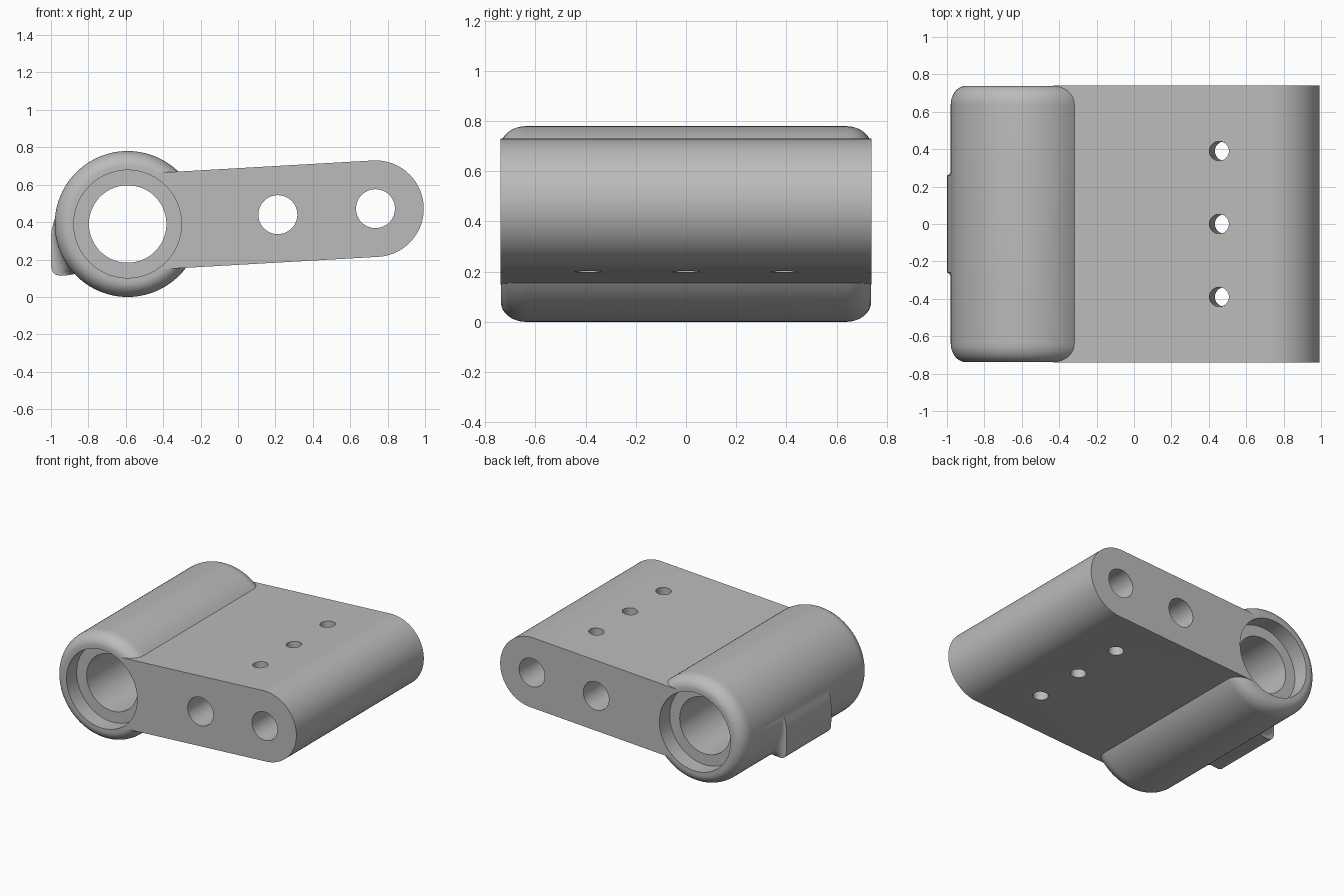
import bpy, bmesh, math
from mathutils import Vector

cube = bpy.data.objects.get("Cube")
if cube:
    bpy.data.objects.remove(cube, do_unlink=True)

grey = bpy.data.materials.new("plain grey")
grey.use_nodes = True
colour = (0.5, 0.5, 0.5, 1)
grey.diffuse_color = colour
grey.node_tree.nodes["Principled BSDF"].inputs["Base Color"].default_value = colour

X, Y, Z = Vector((1, 0, 0)), Vector((0, 1, 0)), Vector((0, 0, 1))
HALF = 0.74                          # half the width of the part
AXIS = Vector((-0.59, 0, 0.39))      # barrel axis
TIP = Vector((0.735, 0, 0.472))      # centre of the rounded arm end
TILT = 0.057
ALONG = Vector((math.cos(TILT), 0, math.sin(TILT)))
NORMAL = Vector((-math.sin(TILT), 0, math.cos(TILT)))


def loft(name, sections):
    """Skin a row of matching closed outlines and cap both ends."""
    bm = bmesh.new()
    rings = [[bm.verts.new(p) for p in s] for s in sections]
    for a, b in zip(rings, rings[1:]):
        for i in range(len(a)):
            j = (i + 1) % len(a)
            bm.faces.new((a[i], a[j], b[j], b[i]))
    bm.faces.new(rings[0])
    bm.faces.new(rings[-1])
    bmesh.ops.recalc_face_normals(bm, faces=bm.faces)
    mesh = bpy.data.meshes.new(name)
    bm.to_mesh(mesh)
    bm.free()
    mesh.materials.append(grey)
    obj = bpy.data.objects.new(name, mesh)
    bpy.context.collection.objects.link(obj)
    return obj


def circle(centre, radius, u=X, v=Z, n=96):
    return [centre + radius * (math.cos(2 * math.pi * i / n) * u
                               + math.sin(2 * math.pi * i / n) * v) for i in range(n)]


def combine(body, other, operation):
    mod = body.modifiers.new(other.name, "BOOLEAN")
    mod.operation, mod.solver, mod.object = operation, "EXACT", other
    bpy.context.view_layer.objects.active = body
    bpy.ops.object.modifier_apply(modifier=mod.name)
    bpy.data.objects.remove(other, do_unlink=True)


def drill(body, name, centre, radius, y0, y1):
    combine(body, loft(name, [circle(centre + Y * y, radius) for y in (y0, y1)]), "DIFFERENCE")


# Barrel with rounded ends
steps = [math.pi / 2 * i / 10 for i in range(11)]
end = [(0.638 + 0.1 * math.sin(a), 0.31 + 0.08 * math.cos(a)) for a in steps]
stations = [(-y, r) for y, r in reversed(end)] + end
bracket = loft("pivot_bracket", [circle(AXIS + Y * y, r) for y, r in stations])

# Tilted arm with a half-round end
R = 0.258
outline = [TIP - 1.155 * ALONG - R * NORMAL]
for i in range(49):
    a = math.pi * (i / 48 - 0.5)
    outline.append(TIP + R * (math.cos(a) * ALONG + math.sin(a) * NORMAL))
outline.append(TIP - 1.155 * ALONG + R * NORMAL)
arm = loft("arm", [[p + Y * y for p in outline] for y in (-HALF, HALF)])
combine(bracket, arm, "UNION")

# Stop lug on the barrel, flaring into it at both ends
profile = [Vector((x, 0, z)) for x, z in (
    (-0.97, 0.45), (-0.985, 0.4), (-0.996, 0.36), (-1.0, 0.32), (-0.999, 0.16),
    (-0.99, 0.133), (-0.975, 0.119), (-0.95, 0.113), (-0.9, 0.117),
    (-0.84, 0.13), (-0.8, 0.2), (-0.82, 0.4))]


def lug_section(y, t):
    points = []
    for p in profile:
        d = p - AXIS
        r = min(d.length, 0.385 + t * max(0, d.length - 0.385))
        points.append(AXIS + d.normalized() * r + Y * y)
    return points


flare = [(0.26 + 0.08 * (1 - math.cos(a)), 1 - math.sin(a)) for a in steps]
flare = [(-y, t) for y, t in reversed(flare)] + flare
combine(bracket, loft("stop_lug", [lug_section(y, t) for y, t in flare]), "UNION")

# Barrel bore and a counterbore at each end
drill(bracket, "bore", AXIS, 0.207, -1, 1)
for side in (-1, 1):
    drill(bracket, "counterbore", AXIS, 0.288, side * 0.62, side)

# Two cross holes through the arm
for hole in (TIP, Vector((0.213, 0, 0.44))):
    drill(bracket, "cross_hole", hole, 0.104, -1, 1)

# Three small holes square to the arm faces
for y in (-0.39, 0, 0.39):
    c = Vector((0.47, y, 0.457))
    pin = loft("small_hole", [circle(c + NORMAL * h, 0.052, ALONG, Y, 48) for h in (-0.5, 0.5)])
    combine(bracket, pin, "DIFFERENCE")

# Smooth curved faces, crisp edges
bpy.ops.object.select_all(action="DESELECT")
bracket.select_set(True)
bpy.context.view_layer.objects.active = bracket
bpy.ops.object.shade_smooth_by_angle(angle=math.radians(30))
